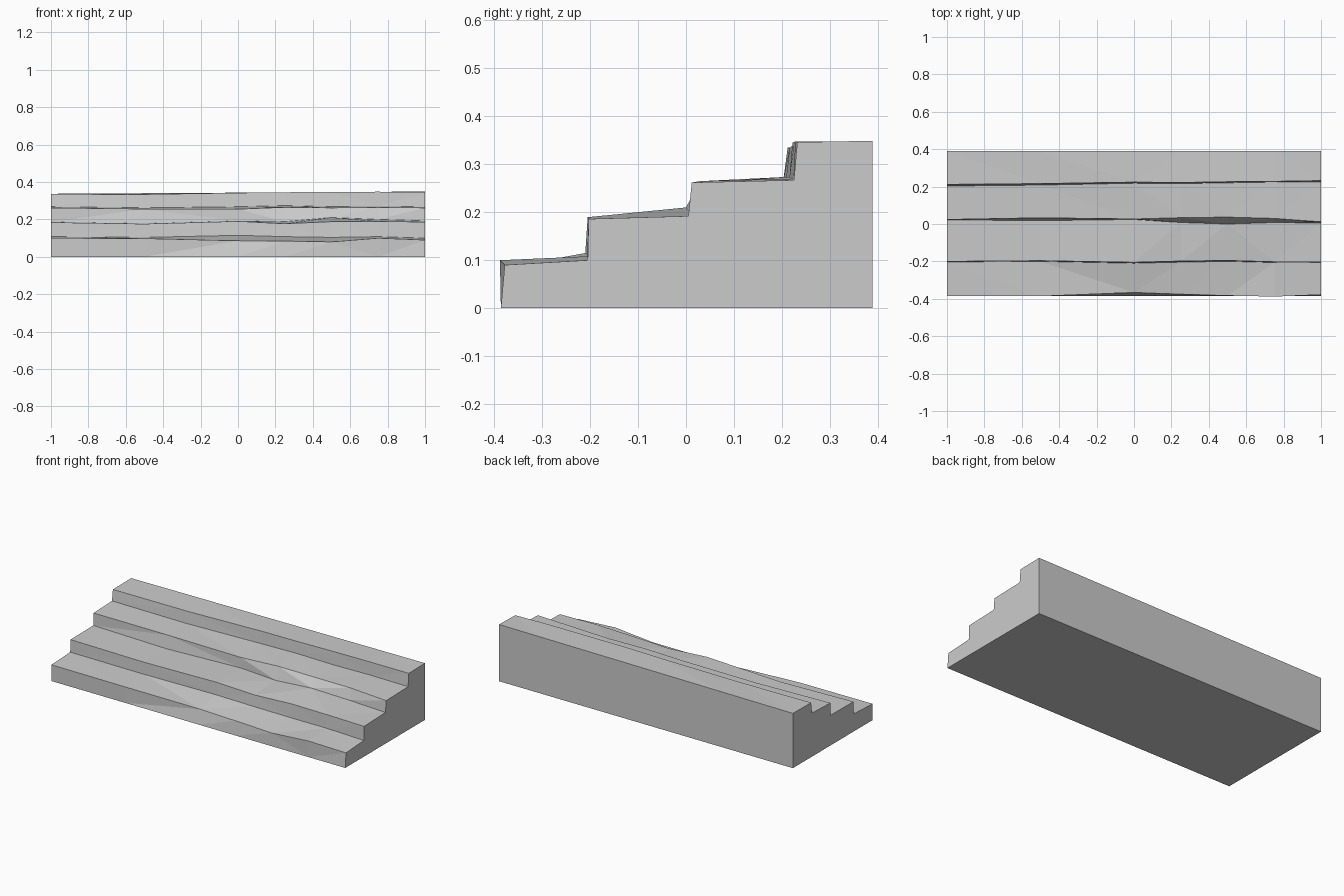
import bpy
import bmesh

# Remove the default cube only
default_cube = bpy.data.objects.get("Cube")
if default_cube:
    bpy.data.objects.remove(default_cube, do_unlink=True)


def make_material(name, colour):
    """One flat colour, shown both in the viewport and in a render."""
    material = bpy.data.materials.new(name)
    material.use_nodes = True
    material.diffuse_color = colour
    shader = material.node_tree.nodes["Principled BSDF"]
    shader.inputs["Base Color"].default_value = colour
    return material


# Stations along the width where the worn edges bend
stations = (-1, -.5, 0, .25, .5, .75, 1)

# Each worn edge wanders in depth and height (thousandths of a unit)
worn_edges = {
    "first_nose": ((-386, -386, -366, -375, -383, -388, -378),
                   (100, 98, 86, 84, 80, 100, 90)),
    "first_corner": ((-203, -200, -210, -204, -200, -206, -205),
                     (108, 104, 115, 108, 104, 108, 100)),
    "second_nose": ((-200, -196, -205, -198, -195, -202, -203),
                    (184, 176, 190, 177, 188, 190, 186)),
    "second_corner": ((22, 18, 24, 8, 0, 8, 5),
                      (186, 178, 192, 188, 210, 200, 192)),
    "third_nose": ((24, 33, 27, 34, 37, 30, 12),
                   (262, 256, 255, 265, 262, 265, 262)),
    "third_corner": ((203, 208, 218, 216, 220, 224, 225),
                     (268, 262, 268, 274, 268, 270, 267)),
    "top_nose": ((212, 216, 224, 222, 226, 228, 232),
                 (335, 334, 342, 345, 347, 348, 346)),
}

front, back = -.386, .389
back_height, back_rise = .343, .006


def add_section(bm, index, x):
    """Stepped outline of the stairs at one station."""
    outline = [(front, 0)]
    for depths, heights in worn_edges.values():
        outline.append((depths[index] / 1000, heights[index] / 1000))
    outline.append((back, back_height + back_rise * x))
    outline.append((back, 0))
    return [bm.verts.new((x, y, z)) for y, z in outline]


def build_stairs(name, material):
    """Skin the sections into one solid block with closed ends."""
    bm = bmesh.new()
    sections = [add_section(bm, i, x) for i, x in enumerate(stations)]
    for left, right in zip(sections, sections[1:]):
        for i in range(len(left)):
            j = (i + 1) % len(left)
            bm.faces.new((left[i], left[j], right[j], right[i]))
    bm.faces.new(sections[0])
    bm.faces.new(reversed(sections[-1]))
    bmesh.ops.recalc_face_normals(bm, faces=bm.faces)

    # Flat facets give the chipped stone look
    bmesh.ops.triangulate(bm, faces=bm.faces)
    mesh = bpy.data.meshes.new(name)
    bm.to_mesh(mesh)
    bm.free()
    mesh.materials.append(material)
    stairs = bpy.data.objects.new(name, mesh)
    bpy.context.collection.objects.link(stairs)
    return stairs


stone = make_material("pale grey stone", (.6, .6, .6, 1))
build_stairs("worn_stone_stairs", stone)
